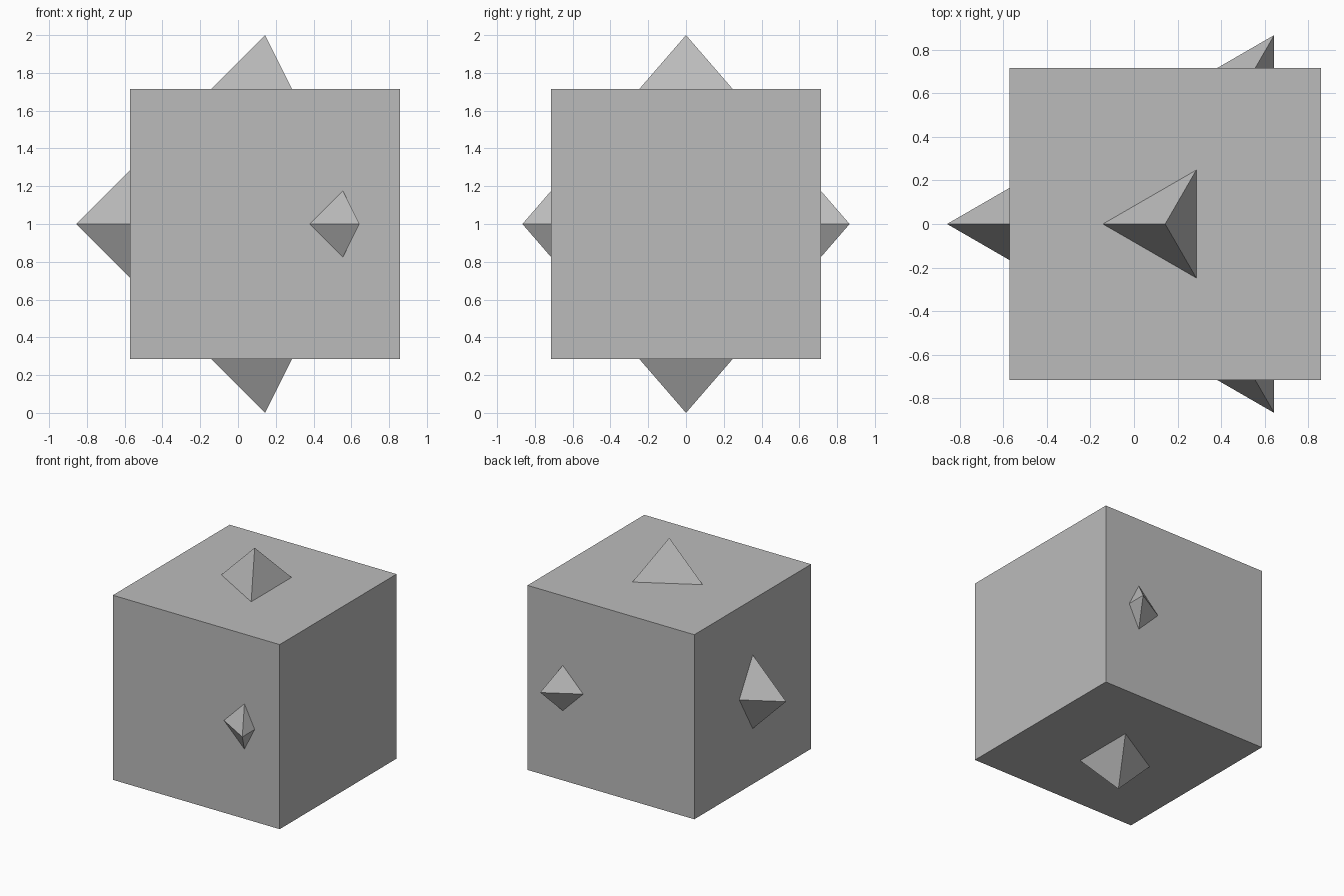
import bpy
import math

old = bpy.data.objects.get("Cube")
if old:
    bpy.data.objects.remove(old, do_unlink=True)

# Shared plain grey
grey = bpy.data.materials.new("light_grey")
colour = (0.5, 0.5, 0.5, 1.0)
grey.use_nodes = True
grey.diffuse_color = colour
grey.node_tree.nodes["Principled BSDF"].inputs["Base Color"].default_value = colour

CENTRE = (1 / 7, 0, 1)
RADIUS = 1.0
BOX_SIZE = 10 / 7

# Box
bpy.ops.mesh.primitive_cube_add(size=BOX_SIZE, location=CENTRE)
box = bpy.context.object
box.name = "box"
box.data.materials.append(grey)

# Three-sided double pyramid whose five tips pierce the box
cx, cy, cz = CENTRE
angles = [math.pi + i * math.tau / 3 for i in range(3)]
ring = [(cx + RADIUS * math.cos(a), cy + RADIUS * math.sin(a), cz) for a in angles]
tips = [(cx, cy, cz + RADIUS), (cx, cy, cz - RADIUS)]
faces = []
for i in range(3):
    j = (i + 1) % 3
    faces += [(i, j, 3), (j, i, 4)]

mesh = bpy.data.meshes.new("double_pyramid")
mesh.from_pydata(ring + tips, [], faces)
mesh.materials.append(grey)
spikes = bpy.data.objects.new("double_pyramid", mesh)
bpy.context.collection.objects.link(spikes)
